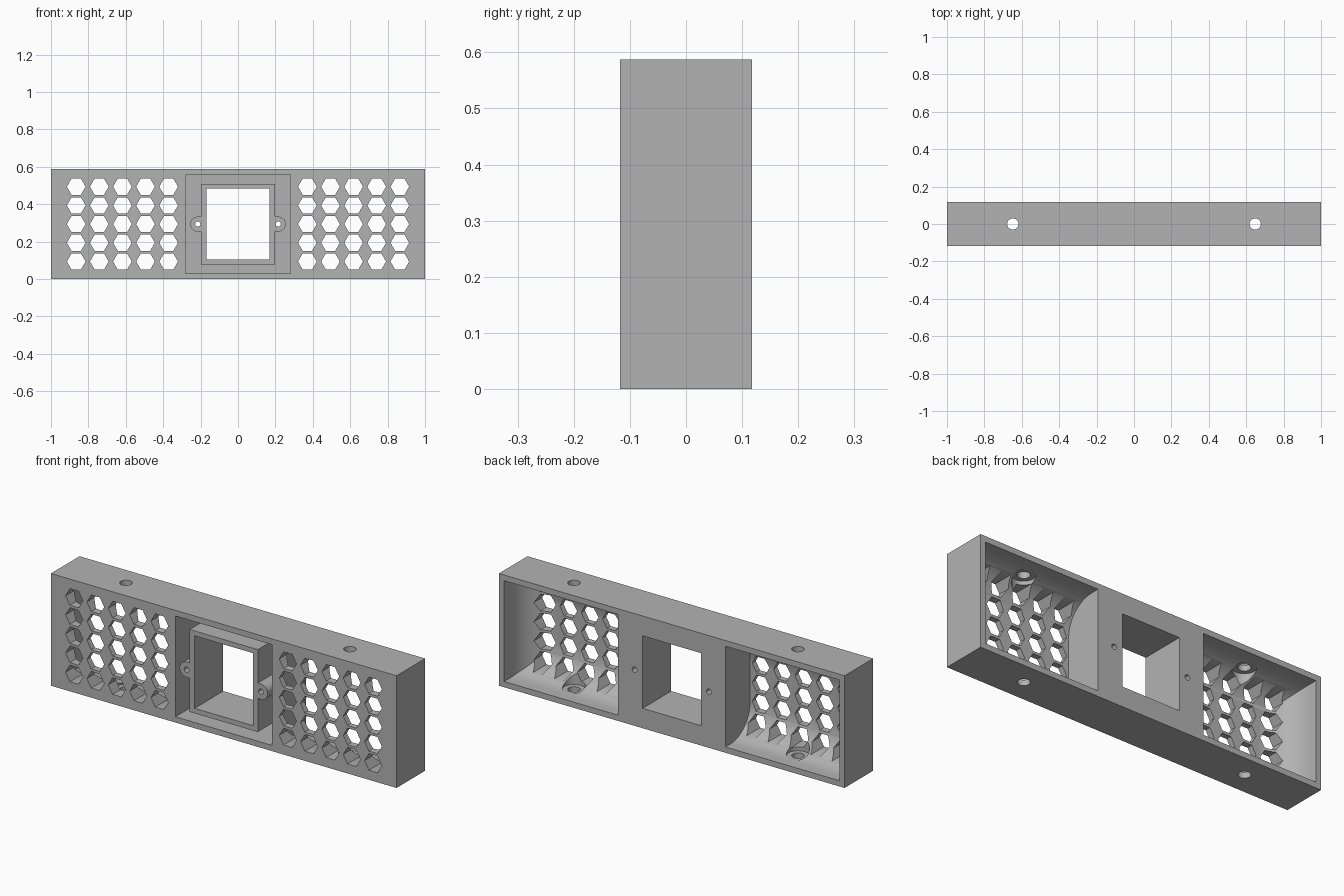
import bpy, bmesh
from math import pi, cos, sin, radians
from mathutils import Vector

cube = bpy.data.objects.get("Cube")
if cube:
    bpy.data.objects.remove(cube, do_unlink=True)

HEIGHT, DEPTH, WALL = 0.587, 0.118, 0.03
MID = HEIGHT / 2
FILLET = 0.16

grey = bpy.data.materials.new("plain grey")
grey.use_nodes = True
grey.diffuse_color = (0.45, 0.45, 0.45, 1)
grey.node_tree.nodes["Principled BSDF"].inputs["Base Color"].default_value = grey.diffuse_color


def make_object(name, bm):
    bmesh.ops.recalc_face_normals(bm, faces=bm.faces)
    mesh = bpy.data.meshes.new(name)
    bm.to_mesh(mesh)
    bm.free()
    obj = bpy.data.objects.new(name, mesh)
    bpy.context.collection.objects.link(obj)
    mesh.materials.append(grey)
    return obj


def add_prism(bm, outline, along, start, end):
    """Extrude a 2D outline along y (outline in xz) or z (outline in xy)."""
    place = (lambda p, t: (p[0], t, p[1])) if along == "y" else (lambda p, t: (p[0], p[1], t))
    face = bm.faces.new([bm.verts.new(place(p, start)) for p in outline])
    moved = bmesh.ops.extrude_face_region(bm, geom=[face])["geom"]
    step = Vector(place((0, 0), end - start))
    bmesh.ops.translate(bm, vec=step, verts=[v for v in moved if isinstance(v, bmesh.types.BMVert)])


def rect(x0, x1, z0, z1):
    return [(x0, z0), (x1, z0), (x1, z1), (x0, z1)]


def ring(x, z, radius, sides):
    return [(x + radius * cos(2 * pi * i / sides), z + radius * sin(2 * pi * i / sides))
            for i in range(sides)]


def combine(target, tool, operation):
    tool.hide_render = True
    mod = target.modifiers.new(tool.name, "BOOLEAN")
    mod.operation, mod.solver, mod.object = operation, "EXACT", tool
    bpy.ops.object.select_all(action="DESELECT")
    bpy.context.view_layer.objects.active = target
    target.select_set(True)
    bpy.ops.object.modifier_apply(modifier=mod.name)
    bpy.data.objects.remove(tool, do_unlink=True)


# Solid outer block
bm = bmesh.new()
add_prism(bm, rect(-1, 1, 0, HEIGHT), "y", -DEPTH, DEPTH)
body = make_object("vented_panel", bm)

# Two rear compartments, rounded where they meet the front, top, bottom and ends
bm = bmesh.new()
front_y = -DEPTH + WALL
for side in (-1, 1):
    add_prism(bm, rect(*sorted((side * 0.31, side * (1 - WALL))), WALL, HEIGHT - WALL),
              "y", front_y, DEPTH + 0.05)
round_edges = [e for e in bm.edges
               if all(abs(v.co.y - front_y) < 0.001 for v in e.verts)
               and not all(abs(v.co.x) < 0.4 for v in e.verts)]
bmesh.ops.bevel(bm, geom=round_edges, offset=FILLET, segments=12, profile=0.5, affect="EDGES")
combine(body, make_object("rear_compartments", bm), "DIFFERENCE")

# Front pocket
bm = bmesh.new()
add_prism(bm, rect(-0.28, 0.28, WALL, HEIGHT - WALL), "y", -DEPTH - 0.05, DEPTH - WALL)
combine(body, make_object("front_pocket", bm), "DIFFERENCE")

# Window frame inside the pocket, with a rounded screw boss on each side
frame_back = DEPTH - WALL / 2
bm = bmesh.new()
add_prism(bm, rect(-0.197, 0.197, 0.078, HEIGHT - 0.078), "y", -DEPTH, frame_back)
combine(body, make_object("window_frame", bm), "UNION")
for side in (-1, 1):
    arc = [(side * (0.215 + 0.04 * cos(t)), MID + 0.04 * sin(t))
           for t in [pi * (i / 16 - 0.5) for i in range(17)]]
    bm = bmesh.new()
    add_prism(bm, arc + [(side * 0.18, MID + 0.04), (side * 0.18, MID - 0.04)],
              "y", -DEPTH, frame_back)
    combine(body, make_object("screw_boss", bm), "UNION")

# Flat seats around the vertical mounting holes
bm = bmesh.new()
for x in (-0.648, 0.648):
    add_prism(bm, ring(x, 0, 0.055, 32), "z", HEIGHT - WALL, HEIGHT - 0.13)
    add_prism(bm, ring(x, 0, 0.055, 32), "z", WALL, 0.13)
combine(body, make_object("hole_seats", bm), "DIFFERENCE")

# Vertical mounting holes through top and bottom
bm = bmesh.new()
for x in (-0.648, 0.648):
    add_prism(bm, ring(x, 0, 0.03, 32), "z", -0.05, HEIGHT + 0.05)
combine(body, make_object("mounting_holes", bm), "DIFFERENCE")

# Window opening, screw holes and hexagonal vents
bm = bmesh.new()
add_prism(bm, rect(-0.168, 0.168, 0.104, HEIGHT - 0.104), "y", -0.2, 0.2)
for side in (-1, 1):
    add_prism(bm, ring(side * 0.215, MID, 0.014, 24), "y", -0.2, 0.2)
    for column in range(5):
        for row in range(-2, 3):
            add_prism(bm, ring(side * (0.371 + 0.1235 * column), MID + 0.1 * row, 0.05, 6),
                      "y", -0.2, 0.1)
combine(body, make_object("through_openings", bm), "DIFFERENCE")

# Smooth rounded surfaces, crisp edges
bpy.context.view_layer.objects.active = body
body.select_set(True)
bpy.ops.object.shade_smooth_by_angle(angle=radians(30))
